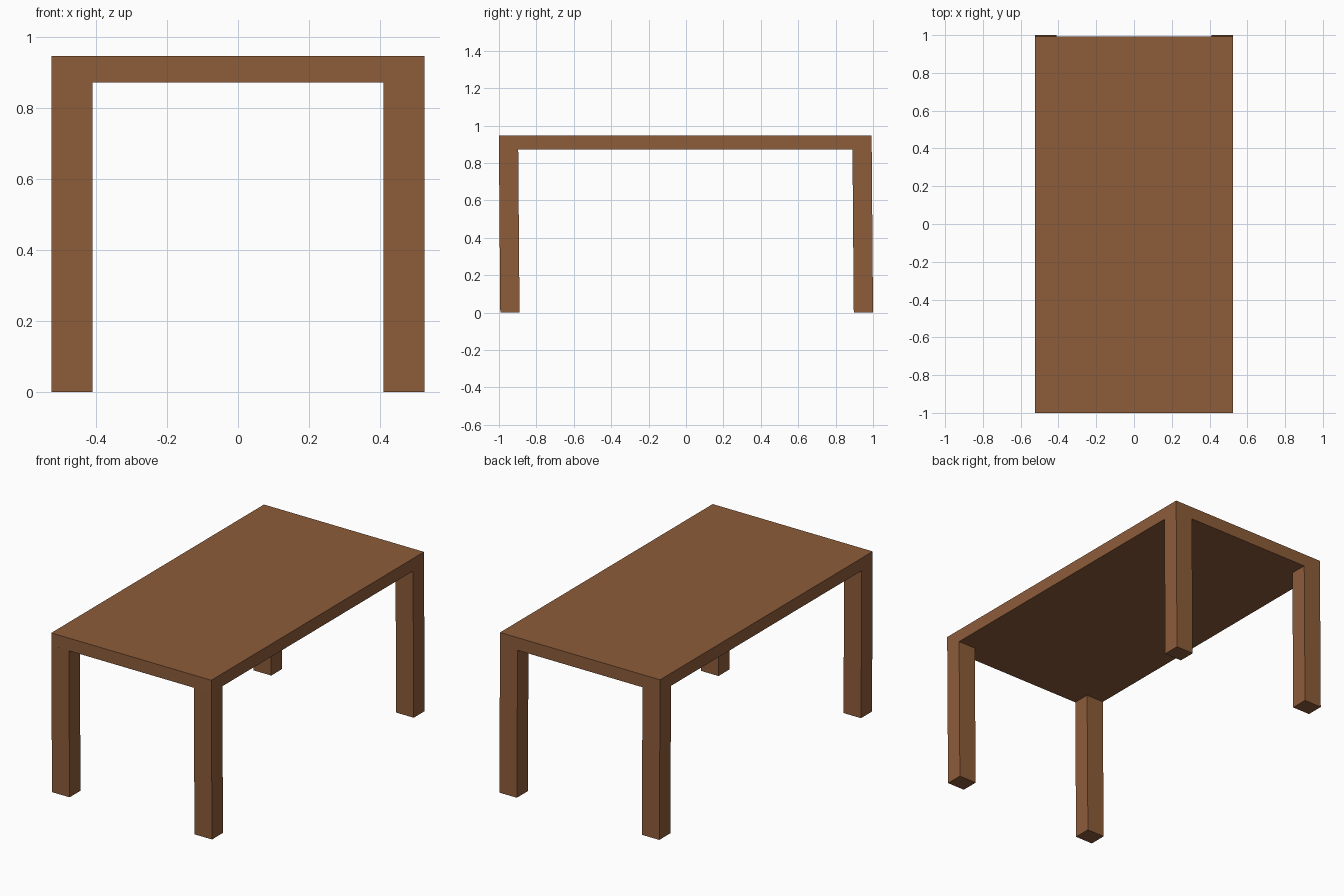
import bpy, bmesh

if "Cube" in bpy.data.objects:
    bpy.data.objects.remove(bpy.data.objects["Cube"])

HALF_X = 0.525
FRONT_Y, BACK_Y = -1.0, 0.993
TOP_Z, UNDER_Z = 0.947, 0.872
LEG_X, LEG_Y = 0.115, 0.103
LEAN = 0.007  # legs drift slightly towards the back at the floor

wood = bpy.data.materials.new("brown wood")
wood.diffuse_color = (0.27, 0.107, 0.042, 1.0)
wood.use_nodes = True
wood.node_tree.nodes["Principled BSDF"].inputs["Base Color"].default_value = wood.diffuse_color


def block(name, x0, x1, y0, y1, z0, z1, lean=0.0):
    """Box between the given limits, its lower end shifted in y by lean."""
    bm = bmesh.new()
    bmesh.ops.create_cube(bm, size=1.0)
    for v in bm.verts:
        low = v.co.z < 0
        v.co = (x1 if v.co.x > 0 else x0,
                (y1 if v.co.y > 0 else y0) + (lean if low else 0.0),
                z0 if low else z1)
    mesh = bpy.data.meshes.new(name)
    bm.to_mesh(mesh)
    bm.free()
    mesh.materials.append(wood)
    obj = bpy.data.objects.new(name, mesh)
    bpy.context.collection.objects.link(obj)
    return obj


# Table top
block("table_top", -HALF_X, HALF_X, FRONT_Y, BACK_Y, UNDER_Z, TOP_Z)

# Four corner legs, flush with the edges of the top
for side, x0 in (("left", -HALF_X), ("right", HALF_X - LEG_X)):
    for end, y0 in (("front", FRONT_Y), ("back", BACK_Y - LEG_Y)):
        block(f"{end}_{side}_leg", x0, x0 + LEG_X, y0, y0 + LEG_Y,
              0.0, UNDER_Z, LEAN)
